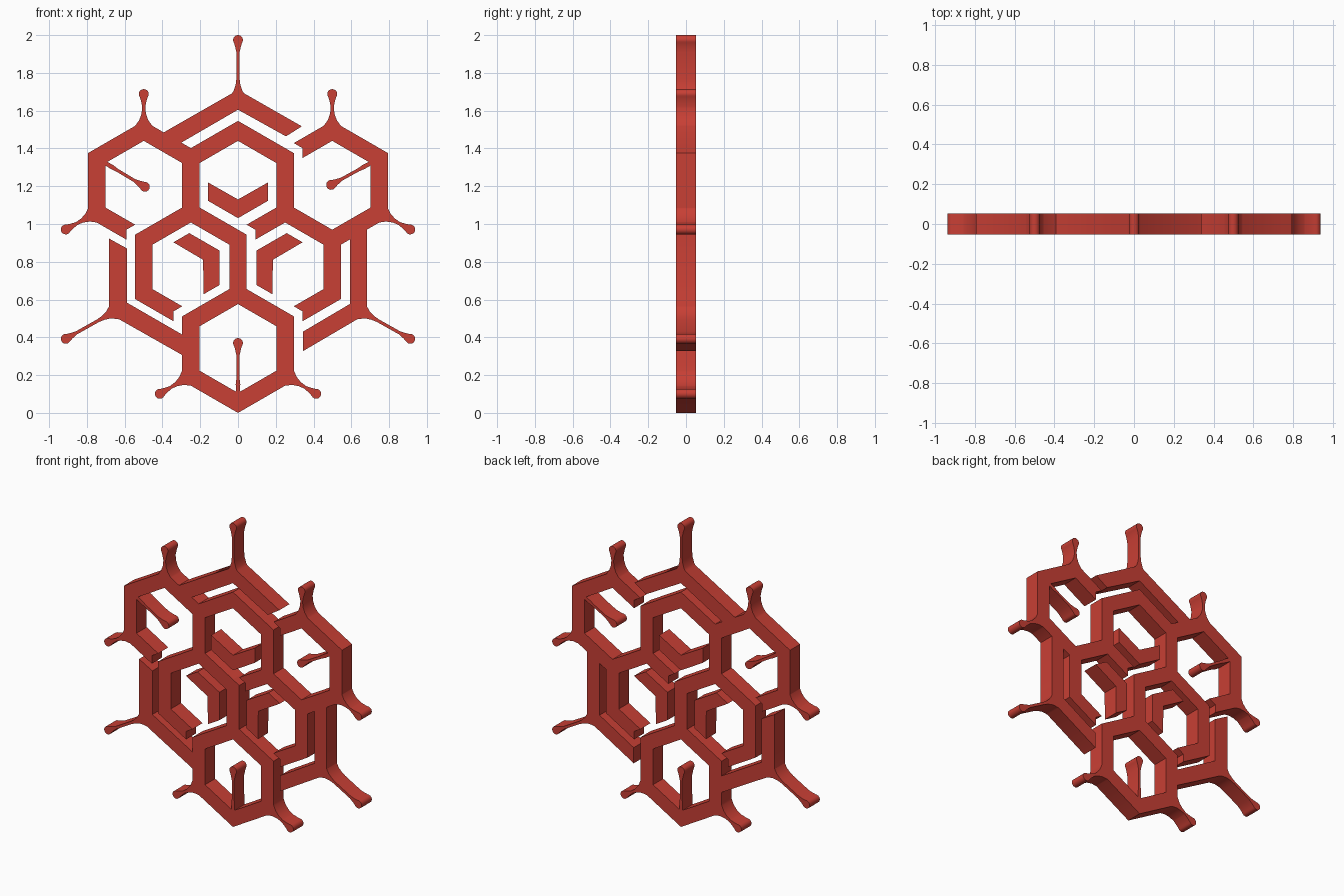
import bpy
from math import sin, cos, pi, radians
from mathutils import Vector, Matrix
from mathutils.geometry import delaunay_2d_cdt

if "Cube" in bpy.data.objects:
    bpy.data.objects.remove(bpy.data.objects["Cube"])

D = 0.0525           # half depth
R = 0.288            # honeycomb cell radius
W = 0.0458           # half width of a bar
TIP = W / cos(pi / 6)
A = R * cos(pi / 6)

mat = bpy.data.materials.new("red")
mat.diffuse_color = (0.58, 0.05, 0.035, 1)
mat.use_nodes = True
mat.node_tree.nodes["Principled BSDF"].inputs["Base Color"].default_value = mat.diffuse_color


def ccw(poly):
    area = sum(poly[i - 1][0] * p[1] - p[0] * poly[i - 1][1] for i, p in enumerate(poly))
    return [Vector(p) for p in (poly if area > 0 else poly[::-1])]


def plate(name, polys):
    """Flat union of overlapping x/z outlines, given depth along y."""
    pts, faces = [], []
    for poly in map(ccw, polys):
        faces.append(list(range(len(pts), len(pts) + len(poly))))
        pts += poly
    vs, _, tris, _, _, src = delaunay_2d_cdt(pts, [], faces, 0, 1e-4)
    tris = [list(t) for t, s in zip(tris, src) if s]
    n = len(vs)
    verts = [(v.x, -D, v.y) for v in vs] + [(v.x, D, v.y) for v in vs]
    out = tris + [[i + n for i in reversed(t)] for t in tris]
    edges = {(t[i - 1], t[i]) for t in tris for i in range(len(t))}
    out += [[b, a, a + n, b + n] for a, b in edges if (b, a) not in edges]
    me = bpy.data.meshes.new(name)
    me.from_pydata(verts, [], out)
    me.materials.append(mat)
    ob = bpy.data.objects.new(name, me)
    bpy.context.collection.objects.link(ob)
    bpy.context.view_layer.objects.active = ob
    ob.select_set(True)
    bpy.ops.object.shade_smooth_by_angle(angle=radians(30))
    ob.select_set(False)


def corner(c, k, r=R):
    a = pi / 2 + k * pi / 3
    return Vector((c[0] + r * cos(a), c[1] + r * sin(a)))


def bar(a, b, notched):
    """Straight bar; a notched bar stops short of b with a V-shaped end."""
    d = (b - a).normalized()
    n = Vector((-d.y, d.x)) * W
    if not notched:
        return [a + n, a - n, b - n, b + n]
    e = b - d * 2 * TIP
    f = e + d * TIP / 2
    return [a + n, a - n, f - n, e, f + n]


def stalk(base, ball, flare, r=0.026):
    """Thin stem with flared root and a rounded droplet end."""
    base, ball = Vector(base), Vector(ball)
    d = (ball - base).normalized()
    n = Vector((-d.y, d.x))
    L = (ball - base).length
    prof = [(-0.04, 0.06 * flare), (-0.012, 0.038 * flare), (0.012, 0.022 * flare),
            (0.045, 0.012), (0.075, 0.0085), (L - 0.065, 0.0085), (L - 0.035, 0.015)]
    prof += [(L - r * cos(t), r * sin(t)) for t in [pi * i / 10 for i in range(3, 10)]]
    return ([base + d * s + n * h for s, h in prof] + [base + d * (L + r)]
            + [base + d * s - n * h for s, h in reversed(prof)])


# Honeycomb cells: centre and {edge: end that is cut short}
Z0 = 0.341
cells = [((0, Z0), {}),
         ((-A, Z0 + 1.5 * R), {2: 1}), ((A, Z0 + 1.5 * R), {0: 1, 3: 0}),
         ((-2 * A, Z0 + 3 * R), {2: 1}), ((2 * A, Z0 + 3 * R), {0: 1}),
         ((0, Z0 + 3 * R), {})]
shapes, mids = [], []
for c, cuts in cells:
    for k in range(6):
        a, b = corner(c, k), corner(c, k + 1)
        shapes.append([corner(a, j, TIP) for j in range(6)])
        m = (a + b) / 2
        if any((m - q).length < 0.01 for q in mids):
            continue
        mids.append(m)
        if cuts.get(k) == 0:
            a, b = b, a
        shapes.append(bar(a, b, k in cuts))

# Outer frame bars: top, left, right
shapes += [
    [(0, 1.71), (.338, 1.517), (.254, 1.464), (0, 1.605), (-.35, 1.402), (-.4, 1.44), (-.4, 1.481)],
    [(-.683, .923), (-.587, .87), (-.587, .583), (-.27, .40), (-.27, .292), (-.683, .526)],
    [(.593, .96), (.683, 1.01), (.683, .526), (.344, .327), (.344, .43), (.593, .577)]]

# Droplet stalks
shapes += [stalk((0, 1.695), (0, 1.974), 1), stalk((0, .106), (0, .37), .5)]
for s in (-1, 1):
    shapes += [stalk((s * x, z), (s * u, v), f) for x, z, u, v, f in [
        (.499, 1.537, .499, 1.688, 1.1), (.785, 1.04, .912, .971, 1.1),
        (.675, .525, .912, .392, 1), (.288, .175, .414, .101, 1.1)]]
    shapes.append(stalk((s * .705, 1.324), (s * .493, 1.202 + s * .005), .5))
plate("honeycomb_frame", shapes)

# Three loose chevrons inside the inner cells
chev = [(-.159, 1.22), (0, 1.13), (.159, 1.22), (.159, 1.123), (0, 1.031), (-.159, 1.123)]
mid = Vector((0, Z0 + 2 * R))
for i, side in enumerate(("top", "left", "right")):
    rot = Matrix.Rotation(2 * pi / 3 * i, 2)
    plate("chevron_" + side, [[mid + rot @ (Vector(p) - mid) for p in chev]])
